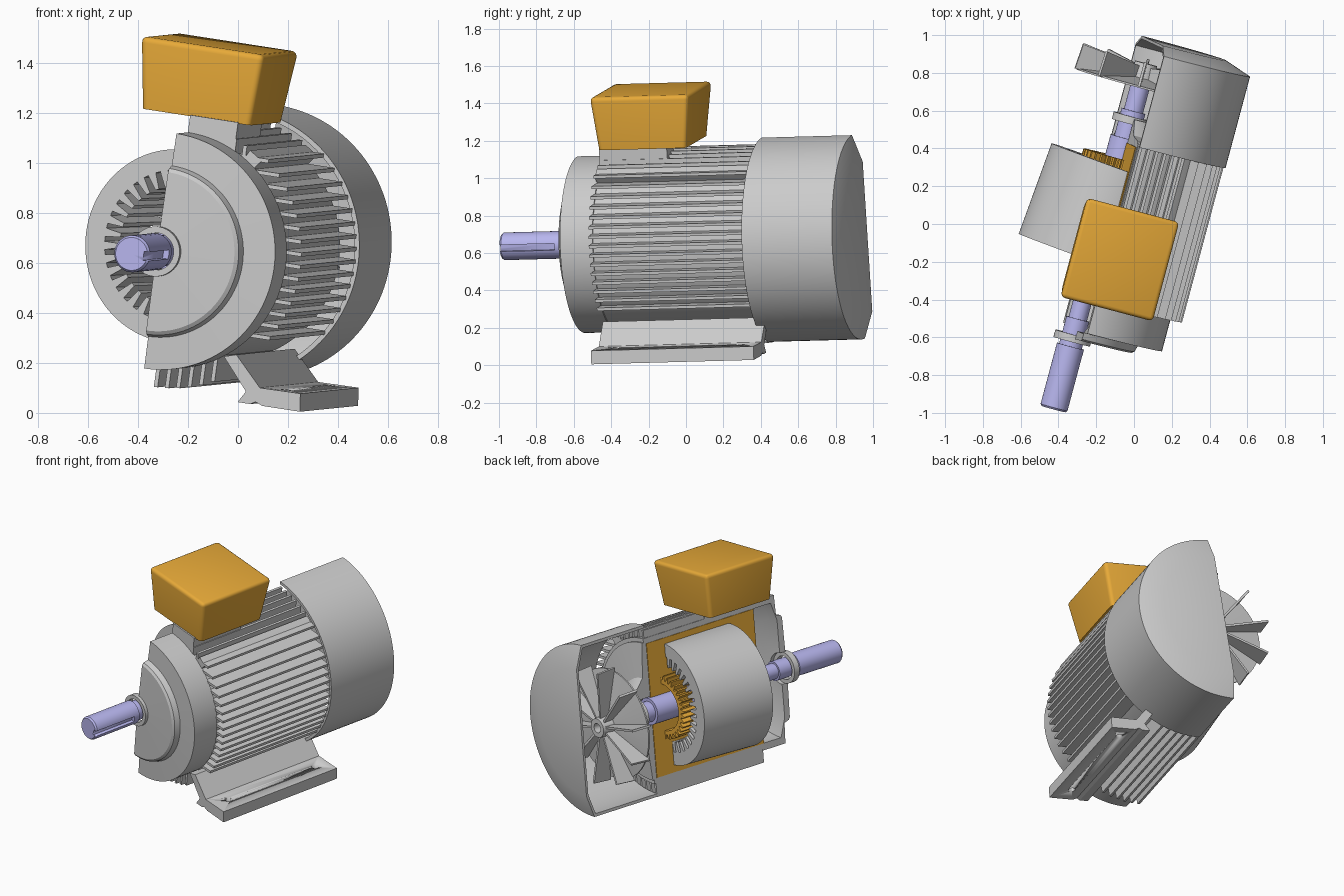
import bpy, bmesh
from math import sin, cos, pi, sqrt, radians
from mathutils import Matrix, Vector

if "Cube" in bpy.data.objects:
    bpy.data.objects.remove(bpy.data.objects["Cube"])

# Local frame: x = across, y = along the shaft (towards the fan), z = up
M = (Matrix.Translation((-0.163, 0, 0.662)) @ Matrix.Rotation(radians(-15), 4, 'Z')
     @ Matrix.Rotation(radians(1.5), 4, 'X') @ Matrix.Rotation(radians(8.5), 4, 'Y'))


def material(name, col):
    m = bpy.data.materials.new(name)
    m.diffuse_color = (*col, 1)
    m.use_nodes = True
    m.node_tree.nodes["Principled BSDF"].inputs["Base Color"].default_value = m.diffuse_color
    return m


OCHRE = material("ochre", (0.80, 0.40, 0.04))
STEEL = material("blue_steel", (0.48, 0.47, 0.86))


def finish(name, bm, mat=None, local=None):
    bmesh.ops.remove_doubles(bm, verts=bm.verts, dist=1e-5)
    bmesh.ops.recalc_face_normals(bm, faces=bm.faces)
    me = bpy.data.meshes.new(name)
    bm.to_mesh(me)
    bm.free()
    ob = bpy.data.objects.new(name, me)
    bpy.context.collection.objects.link(ob)
    ob.matrix_world = M @ (local or Matrix())
    if mat:
        me.materials.append(mat)
    bpy.ops.object.select_all(action='DESELECT')
    ob.select_set(True)
    bpy.context.view_layer.objects.active = ob
    bpy.ops.object.shade_smooth_by_angle(angle=radians(30))
    return ob


def revolve(name, prof, a0=0, a1=360, n=64, mat=None, local=None):
    """Spin a closed (y, r) profile about the shaft; prof may depend on the step."""
    bm = bmesh.new()
    full = a1 - a0 >= 360
    rings = []
    for i in range(n if full else n + 1):
        a = radians(a0 + (a1 - a0) * i / n)
        p = prof(i) if callable(prof) else prof
        rings.append([bm.verts.new((r * sin(a), y, r * cos(a))) for y, r in p])
    m = len(rings[0])
    for i in range(n):
        A, B = rings[i], rings[(i + 1) % len(rings)]
        for j in range(m):
            k = (j + 1) % m
            bm.faces.new((A[j], A[k], B[k], B[j]))
    if not full:
        bm.faces.new(rings[0])
        bm.faces.new(rings[-1])
    return finish(name, bm, mat, local)


def loft(bm, *loops):
    """Closed solid between two equal loops of points."""
    A, B = [[bm.verts.new(p) for p in loop] for loop in loops]
    bm.faces.new(A)
    bm.faces.new(B)
    for j in range(len(A)):
        bm.faces.new((A[j], A[j - 1], B[j - 1], B[j]))
    return A


def add_box(bm, lo, hi):
    c = [(a + b) / 2 for a, b in zip(lo, hi)]
    s = [b - a for a, b in zip(lo, hi)]
    bmesh.ops.create_cube(bm, size=1, matrix=Matrix.Translation(c) @ Matrix.Diagonal((*s, 1)))


def box(name, lo, hi, mat=None):
    bm = bmesh.new()
    add_box(bm, lo, hi)
    return finish(name, bm, mat)


def cut(ob, cutter):
    mod = ob.modifiers.new("cut", 'BOOLEAN')
    mod.operation = 'DIFFERENCE'
    mod.object = cutter
    mod.solver = 'EXACT'
    bpy.context.view_layer.objects.active = ob
    bpy.ops.object.modifier_apply(modifier=mod.name)
    bpy.data.objects.remove(cutter)


# Half housing: tube, front bell, rear shield, fan cover (left half cut away)
revolve("housing_shell", [(-.40, .465), (.47, .465), (.47, .43), (-.40, .43)], 0, 180, 48)
revolve("front_bell", [(-.39, .475), (-.57, .475), (-.575, .345), (-.61, .335), (-.62, .32), (-.625, .10),
                       (-.58, .10), (-.58, .31), (-.54, .43), (-.39, .43)], 0, 180, 48)
revolve("rear_shield", [(.45, .44), (.48, .44), (.50, .22), (.58, .12), (.58, .09), (.45, .09)], 0, 180, 48)
revolve("fan_cover", [(.455, .549), (.955, .549), (1.005, .405), (1.005, 0), (.99, 0),
                      (.99, .398), (.945, .53), (.455, .53)], 0, 180, 64)

# Cooling fins: vertical above and below, horizontal on the side
bm = bmesh.new()
T = .008
for i in range(15):
    w = -.29 + .05 * i
    add_box(bm, (sqrt(.45**2 - w * w), -.395, w - T), (sqrt(.537**2 - w * w), .46, w + T))
for i in range(6):
    v = .012 + .046 * i
    inner, outer = sqrt(.45**2 - v * v), sqrt(.545**2 - v * v)
    add_box(bm, (v - T, -.395, -outer - .008), (v + T, .455, -inner))
    add_box(bm, (v - T, -.395, inner), (v + T, .46, outer - .03))
finish("cooling_fins", bm)
revolve("corner_rib", [(-.395, .45), (-.395, .515), (.46, .515), (.46, .45)], 31, 38, 4)

# Foot: extruded profile with two bolt holes
bm = bmesh.new()
sec = [(.357, -.562), (.41, -.562), (.43, -.55), (.46, -.562), (.617, -.562), (.609, -.49), (.44, -.492),
       (.325, -.375), (.275, -.39), (.385, -.515)]
loft(bm, *[[(x, y, z) for x, z in sec] for y in (-.40, .50)])
foot = finish("foot", bm)
for y in (-.285, .40):
    bm = bmesh.new()
    bmesh.ops.create_cone(bm, cap_ends=True, segments=20, radius1=.022, radius2=.022, depth=.3,
                          matrix=Matrix.Translation((.52, y, -.53)))
    cut(foot, finish("hole_cutter", bm))

# Section plate on the cut plane
box("winding_section", (-.004, -.40, -.43), (.012, .45, .43), OCHRE)


# Stator core with slotted bore, slightly askew
def core_profile(i):
    r = .24 if i % 8 < 4 else .305
    return [(-.255, r), (-.255, .387), (.255, .387), (.255, r)]


revolve("stator_core", core_profile, n=288,
        local=Matrix.Translation((-.012, .055, .005)) @ Matrix.Rotation(radians(-5), 4, 'Z'))


# Winding end ring with teeth
def coil_profile(i):
    r = .205 if i % 4 < 2 else .175
    return [(.26, .15), (.26, r), (.36, r), (.36, .15)]


revolve("winding_end_ring", coil_profile, n=144, mat=OCHRE)

# Stepped shaft with keyway
shaft = revolve("shaft", [(-1.015, 0), (-1.015, .066), (-1.005, .074), (-.67, .074), (-.67, .062), (-.52, .062),
                          (-.52, .05), (-.40, .05), (-.40, .085), (.47, .085), (.47, .065), (.62, .065),
                          (.62, .052), (.80, .052), (.80, 0)], n=32, mat=STEEL)
cut(shaft, box("key_cutter", (.05, -1.1, -.018), (.1, -.71, .018)))

# Bearing rings
for name, y in (("front_bearing", -.645), ("rear_bearing", .55)):
    revolve(name, [(y, .075), (y, .10), (y + .04, .10), (y + .04, .075)], n=40)

# Fan: hub, disc and blades
revolve("fan_hub", [(.755, .03), (.755, .35), (.765, .35), (.80, .07), (.88, .06), (.88, .03)], n=48)
bm = bmesh.new()
for i in range(10):
    R = Matrix.Rotation(2 * pi * i / 10 + .15, 4, 'Y')
    loft(bm, *[[R @ Vector((x, y, z)) for x, y in ((.05, .77), (.375, .76), (.365, .895), (.05, .86))]
               for z in (-.007, .007)])
finish("fan_blades", bm)

# Terminal box: neck and tapered body with rounded lid
box("box_neck", (0, -.395, .43), (.20, -.02, .545))
bm = bmesh.new()
base = loft(bm, *[[(x, y, z) for x, y in ((x0, y0), (x1, y0), (x1, y1), (x0, y1))]
                  for x0, x1, y0, y1, z in ((-.205, .25, -.385, .10, .54), (-.243, .272, -.412, .136, .828))])
edges = [e for e in bm.edges if not all(v in base for v in e.verts)]
bmesh.ops.bevel(bm, geom=edges, offset=.024, segments=4, profile=.5, affect='EDGES')
finish("terminal_box", bm, OCHRE)
